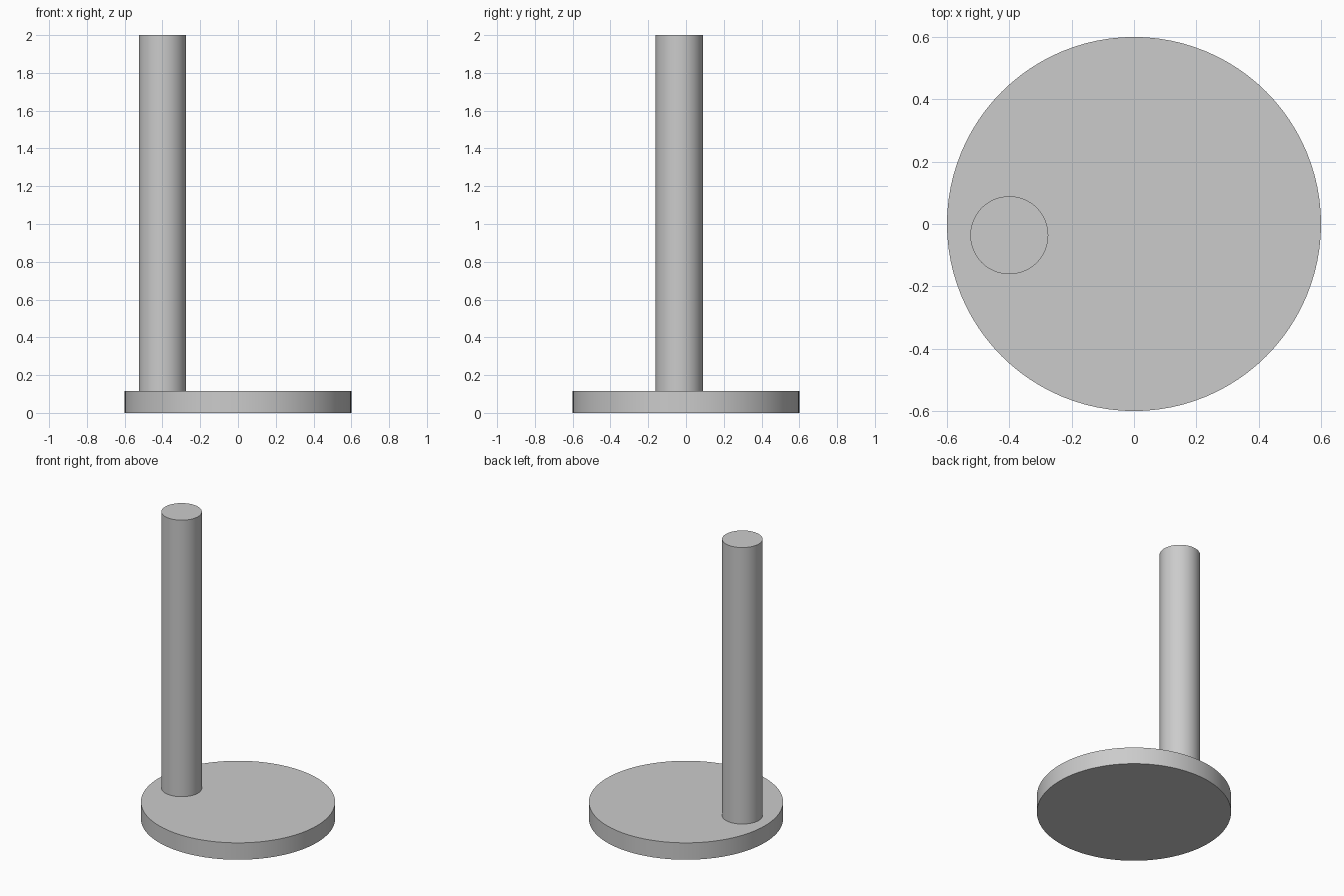
import bpy
import math

cube = bpy.data.objects.get("Cube")
if cube:
    bpy.data.objects.remove(cube, do_unlink=True)

# One plain grey for the whole stand
grey = bpy.data.materials.new("light_grey")
grey.use_nodes = True
colour = (0.6, 0.6, 0.6, 1)
grey.diffuse_color = colour
for node in grey.node_tree.nodes:
    if node.type == "BSDF_PRINCIPLED":
        node.inputs["Base Color"].default_value = colour


def add_cylinder(name, radius, bottom, top, x=0, y=0, sides=96):
    bpy.ops.mesh.primitive_cylinder_add(
        vertices=sides, radius=radius, depth=top - bottom,
        location=(x, y, (bottom + top) / 2))
    obj = bpy.context.object
    obj.name = name
    obj.data.materials.append(grey)
    bpy.ops.object.shade_smooth_by_angle(angle=math.radians(30))
    return obj


# Round base plate
base_height = 0.115
add_cylinder("base_disc", 0.6, 0, base_height)

# Off-centre upright post standing on the plate
add_cylinder("post", 0.125, base_height, 2, x=-0.4, y=-0.036)
